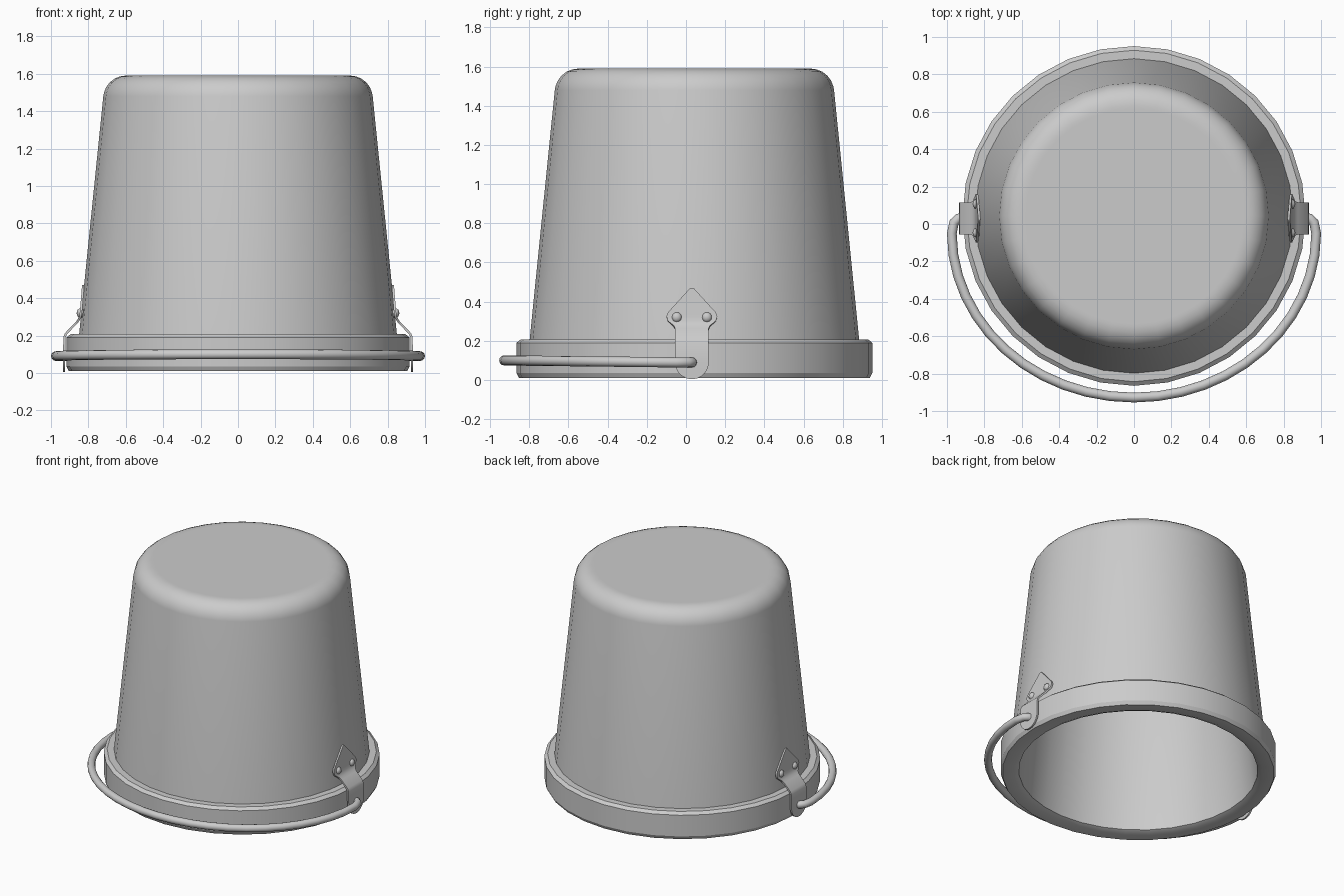
import bpy
import bmesh
import math
from mathutils import Matrix

cube = bpy.data.objects.get("Cube")
if cube:
    bpy.data.objects.remove(cube, do_unlink=True)

# One plain grey metal for everything
GREY = (0.6, 0.6, 0.6, 1)
metal = bpy.data.materials.new("grey metal")
metal.use_nodes = True
metal.diffuse_color = GREY
metal.node_tree.nodes["Principled BSDF"].inputs["Base Color"].default_value = GREY

CENTRE_Y = 0.043
PIVOT_Y = 0.03
SIDES = 32
WIDEN = 1.01    # the bucket is a touch wider than deep


def finish(obj, crease):
    """Apply the material and smooth shading with sharp creases."""
    obj.data.materials.append(metal)
    bpy.ops.object.select_all(action="DESELECT")
    obj.select_set(True)
    bpy.context.view_layer.objects.active = obj
    if obj.type == "CURVE":
        bpy.ops.object.convert(target="MESH")
    bpy.ops.object.shade_smooth_by_angle(angle=math.radians(crease))


def mesh_object(name, bm):
    bmesh.ops.recalc_face_normals(bm, faces=bm.faces)
    mesh = bpy.data.meshes.new(name)
    bm.to_mesh(mesh)
    bm.free()
    obj = bpy.data.objects.new(name, mesh)
    bpy.context.collection.objects.link(obj)
    return obj


def lathe(name, profile):
    """Revolve an (r, z) profile and cap both ends with flat discs."""
    bm = bmesh.new()
    rings = []
    for r, z in profile:
        rings.append([bm.verts.new((WIDEN * r * math.cos(a), CENTRE_Y + r * math.sin(a), z))
                      for a in (math.tau * i / SIDES for i in range(SIDES))])
    for low, high in zip(rings, rings[1:]):
        for i in range(SIDES):
            j = (i + 1) % SIDES
            bm.faces.new((low[i], low[j], high[j], high[i]))
    bm.faces.new(rings[0])
    bm.faces.new(rings[-1])
    finish(mesh_object(name, bm), crease=25)


# Upturned bucket: base disc, rounded shoulder, wall, mouth band, hollow inside
shoulder = [(0.593 + 0.12 * math.sin(a), 1.47 + 0.12 * math.cos(a))
            for a in (math.radians(15 * k) for k in range(6))]
lathe("bucket", [(0.575, 1.59)] + shoulder + [
    (0.713, 1.48), (0.841, 0.208),
    (0.886, 0.208), (0.908, 0.19), (0.908, 0.035), (0.895, 0.01),
    (0.82, 0.01), (0.787, 0.025),
    (0.648, 1.47), (0.635, 1.5), (0.61, 1.518), (0.57, 1.523)])

# Bracket strip rows, top to bottom: height, half width, distance from centre
rows = [(0.47, 0.008, 0.828), (0.455, 0.022, 0.829), (0.345, 0.122, 0.838),
        (0.325, 0.13, 0.840), (0.3, 0.122, 0.843), (0.275, 0.092, 0.858),
        (0.26, 0.086, 0.872), (0.21, 0.086, 0.92), (0.19, 0.086, 0.928),
        (0.09, 0.086, 0.929)]
for k in range(1, 7):
    a = math.radians(14 * k)
    rows.append((0.09 - 0.086 * math.sin(a), 0.086 * math.cos(a), 0.93))

for side, label in ((1, "left"), (-1, "right")):
    bm = bmesh.new()
    pairs = [[bm.verts.new((side * x, PIVOT_Y + s * w, z)) for s in (-1, 1)]
             for z, w, x in rows]
    for top, low in zip(pairs, pairs[1:]):
        bm.faces.new((top[0], top[1], low[1], low[0]))
    bracket = mesh_object(label + "_handle_bracket", bm)
    thick = bracket.modifiers.new("thickness", "SOLIDIFY")
    thick.thickness = 0.012
    thick.offset = 0
    bpy.context.view_layer.objects.active = bracket
    bpy.ops.object.modifier_apply(modifier=thick.name)
    finish(bracket, crease=50)

    # Domed rivets holding the bracket to the wall
    bm = bmesh.new()
    for s in (-1, 1):
        place = Matrix.Translation((side * 0.842, PIVOT_Y + s * 0.077, 0.32))
        bmesh.ops.create_uvsphere(bm, u_segments=12, v_segments=8, radius=0.026,
                                  matrix=place @ Matrix.Diagonal((0.8, 1, 1, 1)))
    finish(mesh_object(label + "_rivets", bm), crease=50)

# Wire handle resting forward around the rim, ends hooked through the brackets
hook = [(0.895, 0.034, 0.09), (0.94, 0.03, 0.09), (0.962, 0.008, 0.09)]
STEPS = 24
arc = []
for i in range(STEPS + 1):
    a = math.pi * i / STEPS
    arc.append((0.974 * math.cos(a), -0.05 - 0.878 * math.sin(a),
                0.09 + 0.01 * math.sin(a)))
path = hook + arc + [(-x, y, z) for x, y, z in reversed(hook)]
curve = bpy.data.curves.new("wire_handle", "CURVE")
curve.dimensions = "3D"
curve.bevel_depth = 0.026
curve.bevel_resolution = 4
curve.use_fill_caps = True
spline = curve.splines.new("POLY")
spline.points.add(len(path) - 1)
for point, co in zip(spline.points, path):
    point.co = (*co, 1)
handle = bpy.data.objects.new("wire_handle", curve)
bpy.context.collection.objects.link(handle)
finish(handle, crease=50)
